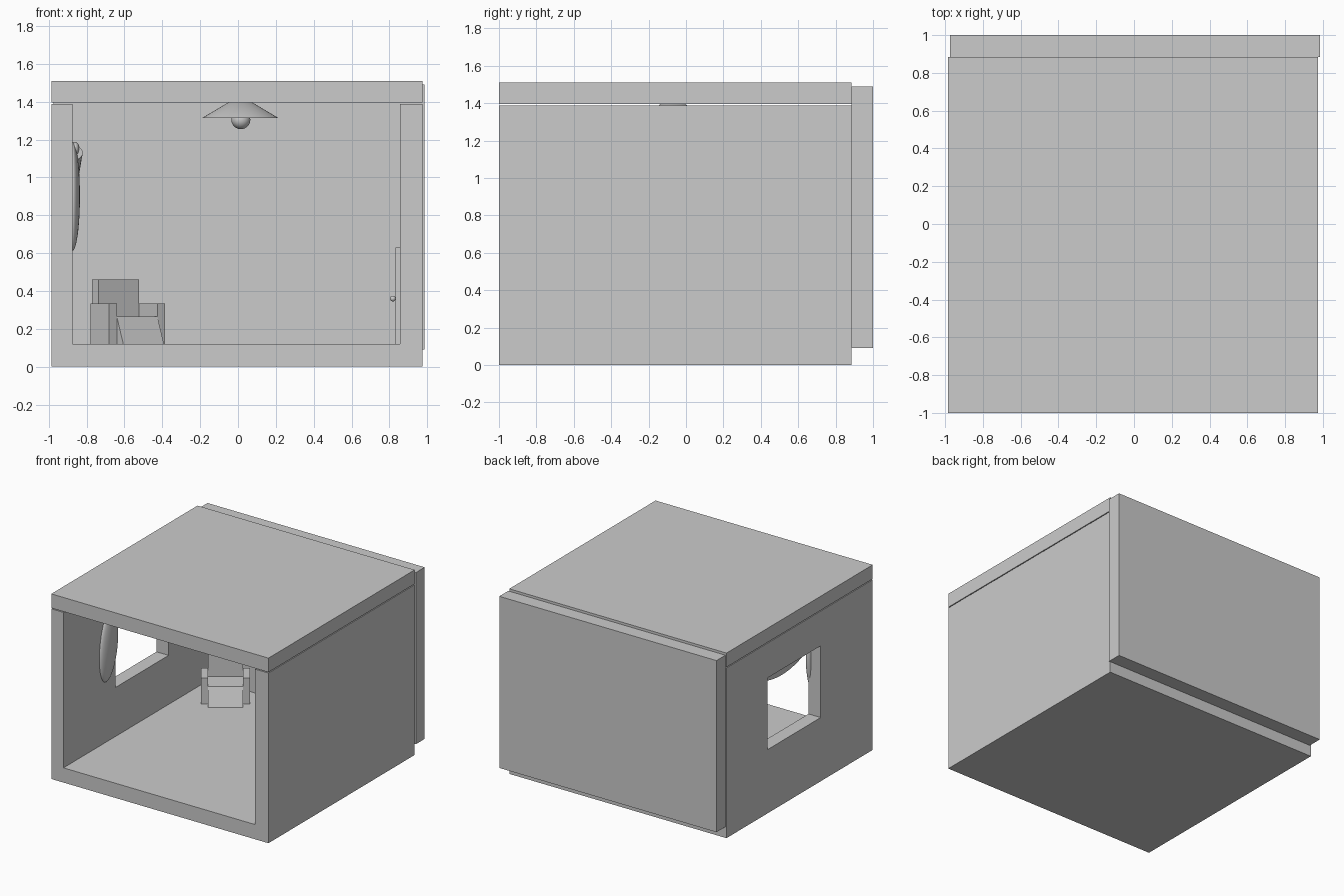
import bpy, bmesh, math
from mathutils import Matrix

if "Cube" in bpy.data.objects:
    bpy.data.objects.remove(bpy.data.objects["Cube"])


def make(name, bm, smooth=False):
    bmesh.ops.recalc_face_normals(bm, faces=bm.faces)
    me = bpy.data.meshes.new(name)
    bm.to_mesh(me)
    bm.free()
    ob = bpy.data.objects.new(name, me)
    bpy.context.collection.objects.link(ob)
    if smooth:
        bpy.ops.object.select_all(action='DESELECT')
        ob.select_set(True)
        bpy.context.view_layer.objects.active = ob
        bpy.ops.object.shade_smooth_by_angle(angle=math.radians(35))
    return ob


def box(name, x, y, z):
    bm = bmesh.new()
    bmesh.ops.create_cube(bm, size=1)
    for v in bm.verts:
        v.co = [(a + b) / 2 + c * (b - a) for (a, b), c in zip((x, y, z), v.co)]
    return make(name, bm)


def ball(name, loc, scale, tilt=0):
    bm = bmesh.new()
    bmesh.ops.create_uvsphere(bm, u_segments=32, v_segments=20, radius=1)
    m = Matrix.Translation(loc) @ Matrix.Rotation(tilt, 4, 'X') @ Matrix.Diagonal((*scale, 1))
    bmesh.ops.transform(bm, matrix=m, verts=bm.verts)
    return make(name, bm, True)


# Room shell, open at the front, with a thin gap under the ceiling
XL, XR, YF, YB = -0.985, 0.975, -1, 0.885
box("floor", (XL, XR), (YF, YB), (0, 0.12))
box("ceiling", (XL, XR), (YF, YB), (1.395, 1.51))
box("right_wall", (0.855, XR), (YF, YB), (0.12, 1.388))
box("back_wall", (-0.975, 0.985), (YB, 1), (0.09, 1.49))
left = box("left_wall", (XL, -0.875), (YF, YB), (0.12, 1.388))

# Window opening
cutter = box("window_cutter", (-1.2, -0.7), (-0.33, 0.355), (0.52, 1.105))
cutter.hide_render = True
cutter.hide_viewport = True
mod = left.modifiers.new("window", 'BOOLEAN')
mod.object = cutter
mod.operation = 'DIFFERENCE'
mod.solver = 'EXACT'

# Curtain side drapes and knots
CY = 0.012
for s, side in ((-1, "front"), (1, "back")):
    ball(f"{side}_drape", (-0.875, CY + s * 0.435, 0.9), (0.04, 0.11, 0.29), s * 0.12)
    ball(f"{side}_curtain_knot", (-0.862, CY + s * 0.40, 1.15), (0.025, 0.04, 0.038))

# Curtain swag: half-ellipse sections lofted along the window top
bm = bmesh.new()
rings = []
N, M = 32, 12
for i in range(N + 1):
    t = -1 + 2 * i / N
    k = 1 - t * t
    top = 1.17 - 0.03 * k
    bot = 1.09 - 0.12 * k
    depth = 0.055 - 0.015 * k
    ring = []
    for j in range(M + 1):
        a = math.pi * j / M
        ring.append(bm.verts.new((-0.875 + depth * math.sin(a), CY + 0.42 * t,
                                  (top + bot) / 2 + (top - bot) / 2 * math.cos(a))))
    rings.append(ring)
for r0, r1 in zip(rings, rings[1:]):
    for j in range(M + 1):
        n = (j + 1) % (M + 1)
        bm.faces.new((r0[j], r0[n], r1[n], r1[j]))
bm.faces.new(rings[0])
bm.faces.new(rings[-1])
make("curtain_swag", bm, True)

# Ceiling lamp
bm = bmesh.new()
bmesh.ops.create_cone(bm, cap_ends=True, segments=48, radius1=0.2, radius2=0.065, depth=0.08,
                      matrix=Matrix.Translation((0.012, -0.07, 1.355)))
make("lamp_shade", bm, True)
ball("lamp_bulb", (0.015, -0.07, 1.305), (0.05, 0.05, 0.05))

# Door on the right wall
box("door", (0.832, 0.856), (-0.15, 0.15), (0.12, 0.63))
ball("door_knob", (0.818, -0.1, 0.36), (0.015, 0.015, 0.015))

# Armchair, modelled facing -y and then turned towards the room
parts = [box("chair_seat", (-0.131, 0.131), (0, 0.17), (0.12, 0.265)),
         box("chair_back", (-0.131, 0.131), (0.17, 0.23), (0.12, 0.46))]
for s, side in ((-1, "left"), (1, "right")):
    parts.append(box(f"chair_{side}_arm", sorted((s * 0.131, s * 0.18)), (0, 0.17), (0.12, 0.335)))
for v in parts[0].data.vertices:
    if v.co.y < 0.01 and v.co.z < 0.2:
        v.co.y = -0.06
for p in parts:
    p.location = (-0.533, 0.60, 0)
    p.rotation_euler.z = math.radians(35)
